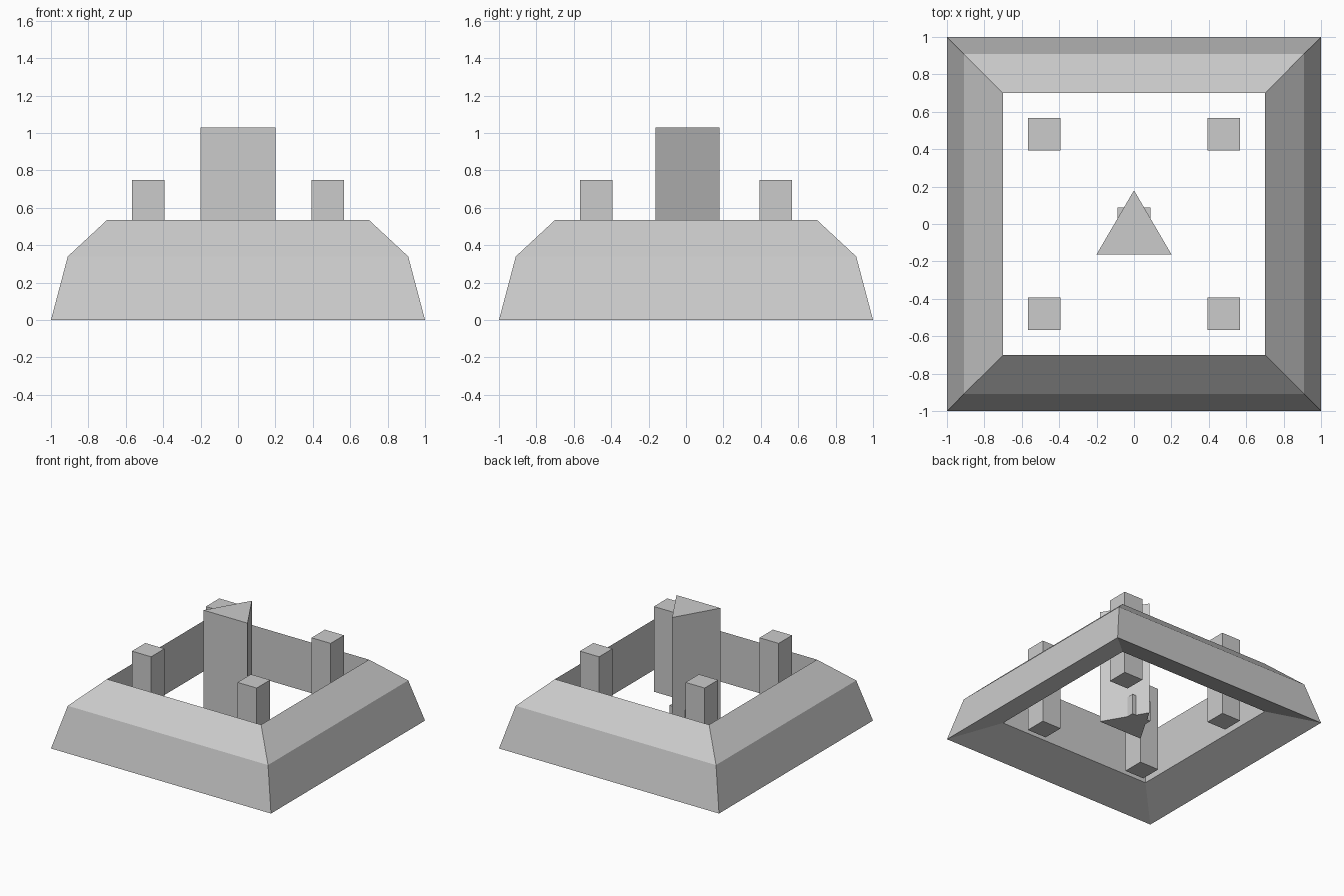
import bpy, bmesh, math

if "Cube" in bpy.data.objects:
    bpy.data.objects.remove(bpy.data.objects["Cube"])


def finish(name, bm):
    bmesh.ops.recalc_face_normals(bm, faces=bm.faces)
    mesh = bpy.data.meshes.new(name)
    bm.to_mesh(mesh)
    bm.free()
    obj = bpy.data.objects.new(name, mesh)
    bpy.context.collection.objects.link(obj)
    return obj


def prism(name, outline, z0, z1):
    """Extrude a flat outline from z0 up to z1."""
    bm = bmesh.new()
    base = bm.faces.new([bm.verts.new((x, y, z0)) for x, y in outline])
    top = bmesh.ops.extrude_face_region(bm, geom=[base], use_keep_orig=True)
    verts = [v for v in top["geom"] if isinstance(v, bmesh.types.BMVert)]
    bmesh.ops.translate(bm, verts=verts, vec=(0, 0, z1 - z0))
    return finish(name, bm)


def square(cx, cy, half):
    return [(cx + sx * half, cy + sy * half)
            for sx, sy in ((-1, -1), (1, -1), (1, 1), (-1, 1))]


# Square frame: cross-section (half width, height) swept round four corners
profile = [(1, 0), (0.91, 0.34), (0.7, 0.535), (0.7, 0.12)]
bm = bmesh.new()
rings = [[bm.verts.new((x, y, z)) for x, y in square(0, 0, r)] for r, z in profile]
for i, ring in enumerate(rings):
    nxt = rings[(i + 1) % len(rings)]
    for j in range(4):
        k = (j + 1) % 4
        bm.faces.new((ring[j], ring[k], nxt[k], nxt[j]))
finish("outer_frame", bm)

# Four corner posts
for sx, side in ((-1, "left"), (1, "right")):
    for sy, end in ((-1, "front"), (1, "back")):
        prism(f"{end}_{side}_post", square(sx * 0.48, sy * 0.48, 0.087), 0.05, 0.75)

# Triangular centre column and the small block it stands through
radius = 0.23
triangle = [(radius * math.cos(a) * 0.2 / (radius * math.cos(math.pi / 6)),
             0.18 if i == 0 else -0.162)
            for i, a in enumerate(math.radians(d) for d in (90, 210, 330))]
prism("centre_column", triangle, 0.08, 1.03)
prism("centre_block", square(0, 0, 0.088), 0.08, 0.25)
